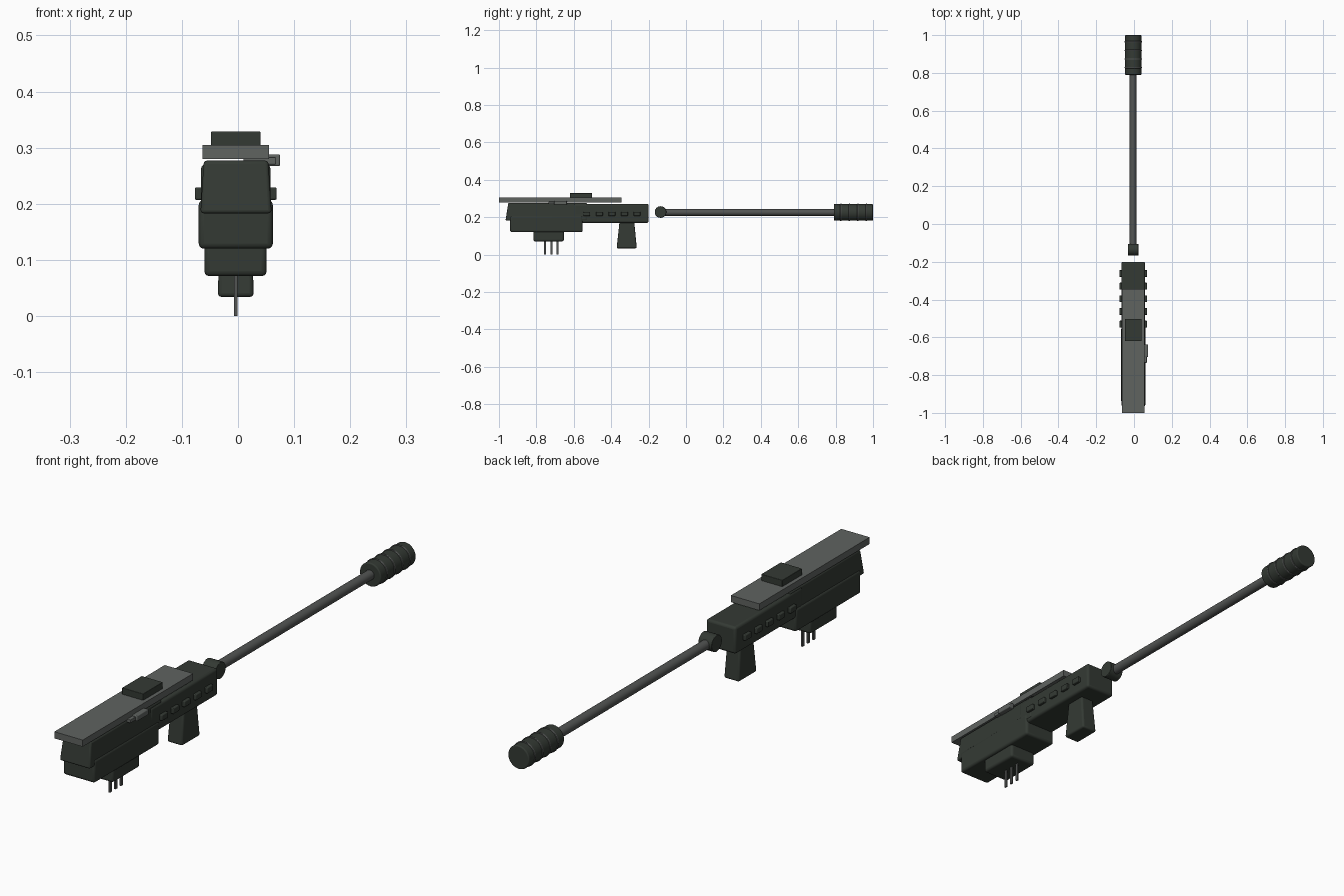
import bpy
import bmesh
import math
from mathutils import Matrix

if "Cube" in bpy.data.objects:
    bpy.data.objects.remove(bpy.data.objects["Cube"])

CX = -0.004   # centre line of the device
ROD_Z = 0.226


def material(name, rgb):
    m = bpy.data.materials.new(name)
    m.diffuse_color = (*rgb, 1)
    m.use_nodes = True
    m.node_tree.nodes["Principled BSDF"].inputs["Base Color"].default_value = m.diffuse_color
    return m


DARK = material("dark green grey", (0.034, 0.042, 0.034))
GREY = material("plate grey", (0.115, 0.125, 0.118))
STEEL = material("rod grey", (0.085, 0.09, 0.087))


def finish(name, bm, mat, bevel=0.0, smooth=True):
    bmesh.ops.recalc_face_normals(bm, faces=bm.faces)
    me = bpy.data.meshes.new(name)
    bm.to_mesh(me)
    bm.free()
    me.materials.append(mat)
    ob = bpy.data.objects.new(name, me)
    bpy.context.collection.objects.link(ob)
    if bevel:
        mod = ob.modifiers.new("bevel", 'BEVEL')
        mod.width = bevel
        mod.segments = 3
    if smooth:
        bpy.ops.object.select_all(action='DESELECT')
        ob.select_set(True)
        bpy.context.view_layer.objects.active = ob
        bpy.ops.object.shade_smooth_by_angle(angle=math.radians(35))
    return ob


def block(name, x, y, z, mat, bevel=0.0, top_x=None, top_y=None):
    """Box between ranges; the top rectangle may differ from the bottom one."""
    bm = bmesh.new()
    rings = []
    for rx, ry, h in ((x, y, z[0]), (top_x or x, top_y or y, z[1])):
        rings.append([bm.verts.new((rx[i], ry[j], h))
                      for i, j in ((0, 0), (1, 0), (1, 1), (0, 1))])
    low, top = rings
    bm.faces.new(low[::-1])
    bm.faces.new(top)
    for i in range(4):
        k = (i + 1) % 4
        bm.faces.new((low[i], low[k], top[k], top[i]))
    return finish(name, bm, mat, bevel, smooth=bevel > 0)


def cylinder(name, axis, centre, r, length, mat, bevel=0.0, sides=32):
    bm = bmesh.new()
    rot = Matrix.Rotation(math.pi / 2, 4, 'X' if axis == 'Y' else 'Y')
    bmesh.ops.create_cone(bm, cap_ends=True, segments=sides, radius1=r, radius2=r,
                          depth=length, matrix=Matrix.Translation(centre) @ rot)
    ob = finish(name, bm, mat, bevel)
    if bevel:
        ob.modifiers["bevel"].limit_method = 'ANGLE'
    return ob


# Main housing: sloped upper, wider lower, front sleeve
block("upper_housing", (-0.067, 0.060), (-0.965, -0.53), (0.183, 0.277), DARK, 0.006,
      (-0.061, 0.054), (-0.950, -0.53))
block("lower_housing", (-0.070, 0.062), (-0.940, -0.553), (0.120, 0.207), DARK, 0.009)
block("front_sleeve", (-0.066, 0.058), (-0.60, -0.20), (0.170, 0.271), DARK, 0.009)

# Base block with three pins
block("base_block", (-0.060, 0.051), (-0.815, -0.653), (0.071, 0.135), DARK, 0.009)
for i in range(3):
    y = -0.753 + 0.033 * i
    block("base_pin", (CX - 0.003, CX + 0.003), (y - 0.0055, y + 0.0055),
          (0.0, 0.085), STEEL)

# Flared grip
block("grip", (-0.036, 0.028), (-0.371, -0.263), (0.034, 0.180), DARK, 0.007,
      (-0.032, 0.024), (-0.355, -0.277))

# Raised side tabs
for side in (-1, 1):
    for i in range(5):
        y = -0.53 + 0.067 * i
        x = sorted((CX + side * 0.058, CX + side * 0.073))
        block("side_tab", x, (y - 0.018, y + 0.018), (0.207, 0.229), DARK, 0.003)

# Flat top plate and its raised cap
block("top_plate", (-0.063, 0.055), (-1.0, -0.345), (0.280, 0.305), GREY)
block("top_cap", (-0.048, 0.040), (-0.62, -0.503), (0.303, 0.329), DARK, 0.002)

# Side latch
block("latch_bar", (0.010, 0.068), (-0.735, -0.695), (0.270, 0.283), GREY, 0.002)
block("latch_knob", (0.054, 0.075), (-0.705, -0.637), (0.267, 0.288), GREY, 0.003)

# Pivot, long rod and ribbed handle
cylinder("pivot", 'X', (CX - 0.001, -0.136, ROD_Z + 0.002), 0.031, 0.056, DARK, 0.002)
cylinder("long_rod", 'Y', (CX - 0.001, 0.34, ROD_Z), 0.018, 0.94, STEEL)
cylinder("handle", 'Y', (CX, 0.895, ROD_Z), 0.044, 0.21, DARK, 0.004)
for i in range(4):
    cylinder("handle_ring", 'Y', (CX, 0.828 + 0.0455 * i, ROD_Z), 0.0465, 0.007,
             STEEL, 0.002)
